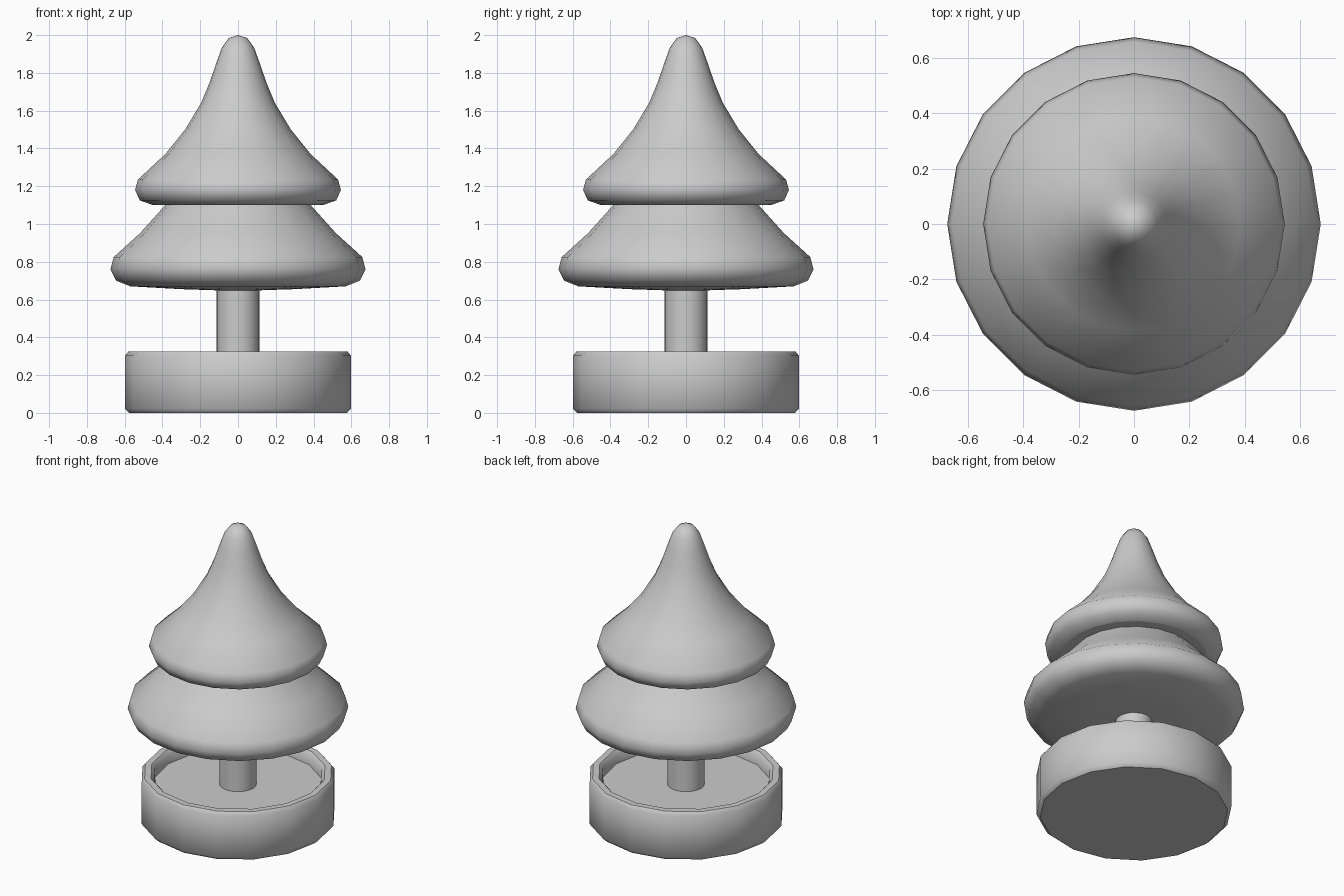
import bpy
import bmesh
import math
from mathutils import Vector

if "Cube" in bpy.data.objects:
    bpy.data.objects.remove(bpy.data.objects["Cube"], do_unlink=True)

# Single plain colour
grey = bpy.data.materials.new("plain_grey")
grey.use_nodes = True
colour = (0.6, 0.6, 0.6, 1)
grey.diffuse_color = colour
grey.node_tree.nodes["Principled BSDF"].inputs["Base Color"].default_value = colour


def lathe(name, profile, sides):
    """Turn an (r, z) profile around the z axis; level faces stay flat."""
    bm = bmesh.new()
    verts = [bm.verts.new((r, 0, z)) for r, z in profile]
    edges = [bm.edges.new(pair) for pair in zip(verts, verts[1:])]
    bmesh.ops.spin(bm, geom=verts + edges, cent=(0, 0, 0), axis=(0, 0, 1),
                   angle=math.tau, steps=sides, use_merge=False)
    bmesh.ops.remove_doubles(bm, verts=bm.verts, dist=0.0005)
    bmesh.ops.recalc_face_normals(bm, faces=bm.faces)
    for face in bm.faces:
        face.smooth = abs(face.normal.dot(Vector((0, 0, 1)))) < 0.999
    mesh = bpy.data.meshes.new(name)
    bm.to_mesh(mesh)
    bm.free()
    mesh.materials.append(grey)
    obj = bpy.data.objects.new(name, mesh)
    bpy.context.collection.objects.link(obj)
    return obj


# Round pot with a chamfered rim and a sunken soil floor
lathe("pot", [(0, 0), (0.575, 0), (0.598, 0.022), (0.598, 0.303), (0.58, 0.325),
              (0.54, 0.325), (0.52, 0.303), (0.515, 0.245), (0, 0.245)], 16)

# Trunk
lathe("trunk", [(0, 0.24), (0.113, 0.24), (0.113, 0.66), (0, 0.66)], 20)

# Lower skirt of branches, tucked under the upper one
lathe("lower_branches", [(0, 0.645), (0.3, 0.655), (0.57, 0.67), (0.645, 0.7),
                         (0.675, 0.76), (0.658, 0.825), (0.52, 0.95),
                         (0.385, 1.1), (0.36, 1.13), (0, 1.13)], 20)

# Upper branches rising to a rounded tip
lathe("upper_branches", [(0, 1.1), (0.45, 1.1), (0.52, 1.125), (0.545, 1.18),
                         (0.53, 1.235), (0.385, 1.37), (0.28, 1.5),
                         (0.196, 1.64), (0.15, 1.75), (0.116, 1.85),
                         (0.085, 1.935), (0.048, 1.985), (0, 2)], 20)
